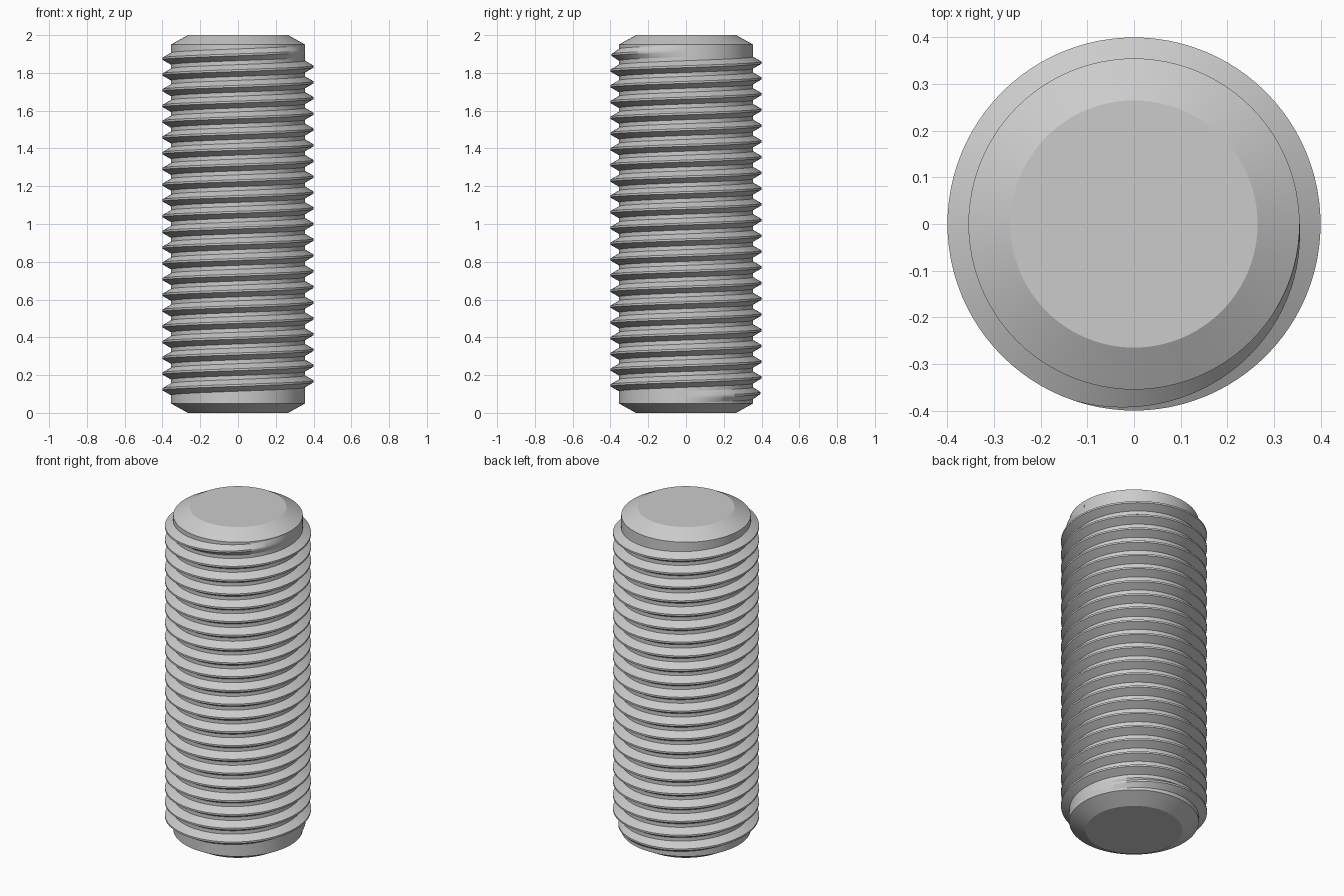
import bpy
import bmesh
from math import cos, sin, pi

HEIGHT = 2.0
CORE_R, CREST_R, END_R = 0.355, 0.40, 0.265
CHAMFER = 0.05
TURNS = 22
PITCH = 1 / 12
START_Z = PITCH
ROOT_HALF, CREST_HALF = PITCH * 3 / 8, PITCH / 16    # half widths of one thread ridge
SEGMENTS = 96
FADE_STEPS = SEGMENTS * 0.3

if "Cube" in bpy.data.objects:
    bpy.data.objects.remove(bpy.data.objects["Cube"], do_unlink=True)

steel = bpy.data.materials.new("grey steel")
steel.use_nodes = True
colour = (0.6, 0.6, 0.6, 1.0)
steel.diffuse_color = colour
steel.node_tree.nodes["Principled BSDF"].inputs["Base Color"].default_value = colour


def skin(name, sections):
    """Bridge consecutive closed rings, cap both ends and shade smooth."""
    bm = bmesh.new()
    rings = [[bm.verts.new(p) for p in ring] for ring in sections]
    count = len(rings[0])
    for a, b in zip(rings, rings[1:]):
        for i in range(count):
            j = (i + 1) % count
            bm.faces.new((a[i], a[j], b[j], b[i]))
    bm.faces.new(rings[0])
    bm.faces.new(rings[-1])
    bmesh.ops.recalc_face_normals(bm, faces=bm.faces)
    mesh = bpy.data.meshes.new(name)
    bm.to_mesh(mesh)
    bm.free()
    mesh.materials.append(steel)
    obj = bpy.data.objects.new(name, mesh)
    bpy.context.collection.objects.link(obj)
    bpy.ops.object.select_all(action='DESELECT')
    obj.select_set(True)
    bpy.context.view_layer.objects.active = obj
    bpy.ops.object.shade_smooth_by_angle(angle=pi / 7)


def polar(r, angle, z):
    return (r * cos(angle), r * sin(angle), z)


# Chamfered cylindrical core
outline = [(END_R, 0), (CORE_R, CHAMFER), (CORE_R, HEIGHT - CHAMFER), (END_R, HEIGHT)]
skin("rod_core",
     [[polar(r, 2 * pi * i / SEGMENTS, z) for i in range(SEGMENTS)] for r, z in outline])

# Right-handed helical ridge, sinking into the core at each end
sections = []
steps = TURNS * SEGMENTS
for i in range(steps + 1):
    fade = max(0.02, min(1, i / FADE_STEPS, (steps - i) / FADE_STEPS))
    angle = 2 * pi * i / SEGMENTS
    z = START_Z + PITCH * i / SEGMENTS
    crest = CORE_R + (CREST_R - CORE_R) * fade
    ridge = [(CORE_R - 0.003, -ROOT_HALF), (CORE_R, -ROOT_HALF), (crest, -CREST_HALF),
             (crest, CREST_HALF), (CORE_R, ROOT_HALF), (CORE_R - 0.003, ROOT_HALF)]
    sections.append([polar(r, angle, z + dz) for r, dz in ridge])
skin("screw_thread", sections)
